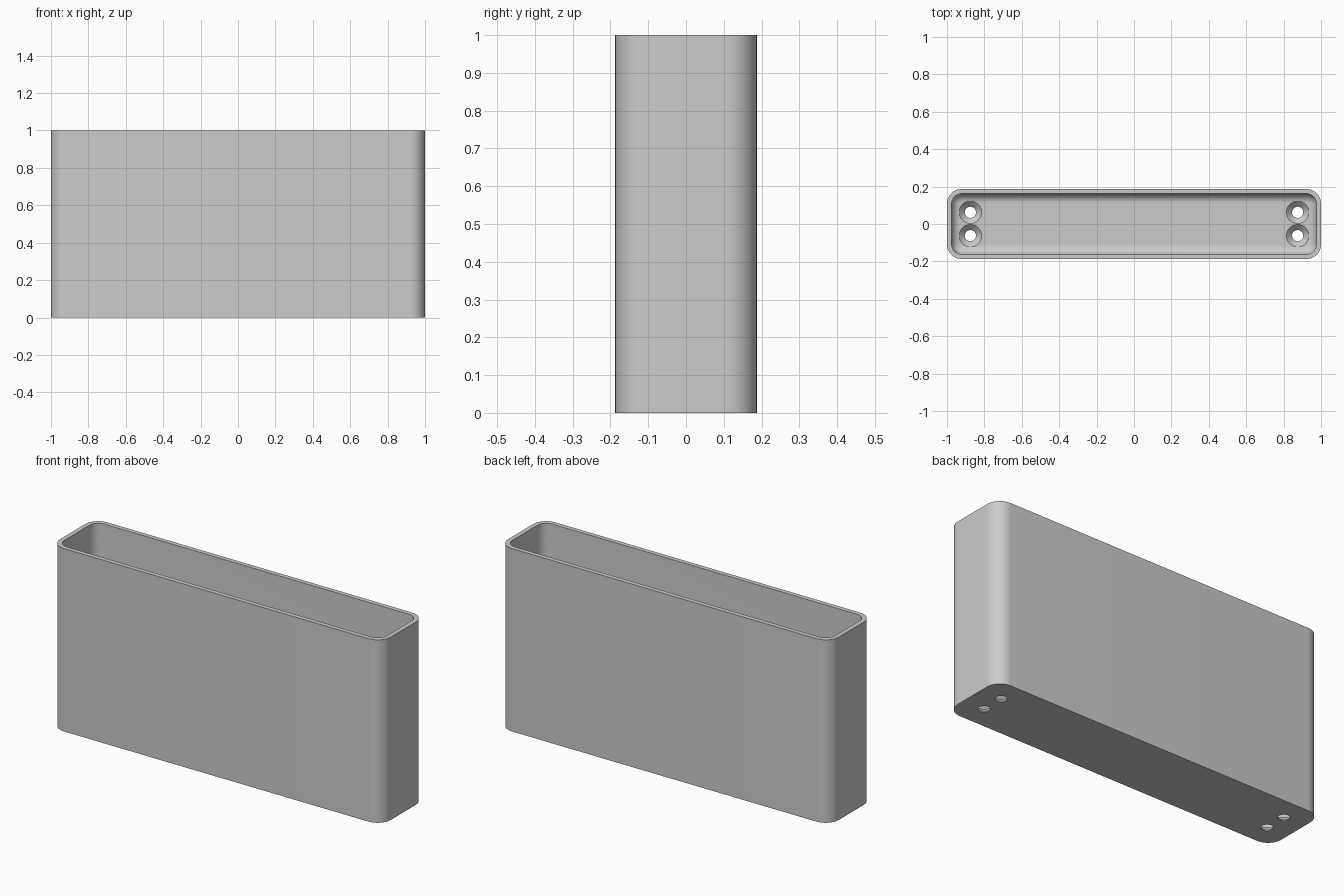
import bpy, bmesh
from math import pi, sin, cos, radians

old = bpy.data.objects.get("Cube")
if old:
    bpy.data.objects.remove(old, do_unlink=True)

HALF_X, HALF_Y, HEIGHT = 1.0, 0.1875, 1.0
CORNER, WALL, FLOOR, FILLET = 0.08, 0.025, 0.035, 0.05

grey = bpy.data.materials.new("plain grey")
grey.use_nodes = True
colour = (0.6, 0.6, 0.6, 1)
grey.diffuse_color = colour
grey.node_tree.nodes["Principled BSDF"].inputs["Base Color"].default_value = colour


def rounded_ring(bm, inset, z, steps=12):
    """Rounded rectangle offset inwards from the outer outline."""
    r = CORNER - inset
    ring = []
    for quarter, (sx, sy) in enumerate([(1, 1), (-1, 1), (-1, -1), (1, -1)]):
        for i in range(steps + 1):
            a = (quarter + i / steps) * pi / 2
            ring.append(bm.verts.new((sx * (HALF_X - CORNER) + r * cos(a),
                                      sy * (HALF_Y - CORNER) + r * sin(a), z)))
    return ring


def circle_ring(bm, x, y, r, z, n=48):
    return [bm.verts.new((x + r * cos(2 * pi * i / n), y + r * sin(2 * pi * i / n), z))
            for i in range(n)]


def loft(bm, rings):
    """Skin consecutive rings and cap both ends."""
    for a, b in zip(rings, rings[1:]):
        for i in range(len(a)):
            j = (i + 1) % len(a)
            bm.faces.new((a[i], a[j], b[j], b[i]))
    bm.faces.new(rings[0])
    bm.faces.new(rings[-1])


def finish(bm, name):
    bmesh.ops.recalc_face_normals(bm, faces=bm.faces[:])
    mesh = bpy.data.meshes.new(name)
    bm.to_mesh(mesh)
    bm.free()
    mesh.materials.append(grey)
    obj = bpy.data.objects.new(name, mesh)
    bpy.context.collection.objects.link(obj)
    return obj


# Open box: outer wall, rim, inner wall, filleted floor
bm = bmesh.new()
profile = [(0, 0), (0, HEIGHT), (WALL, HEIGHT)]
for k in range(9):
    a = k / 8 * pi / 2
    profile.append((WALL + FILLET * (1 - cos(a)), FLOOR + FILLET * (1 - sin(a))))
loft(bm, [rounded_ring(bm, inset, z) for inset, z in profile])
box = finish(bm, "open_box")

# Countersunk screw holes, a pair at each end
bm = bmesh.new()
HOLE, SINK = 0.03, 0.06
sink_profile = [(HOLE, -0.1), (HOLE, FLOOR + HOLE - SINK), (SINK, FLOOR), (SINK, FLOOR + FILLET)]
for x in (-0.875, 0.875):
    for y in (-0.0625, 0.0625):
        loft(bm, [circle_ring(bm, x, y, r, z) for r, z in sink_profile])
cutter = finish(bm, "screw_hole_cutter")

cut = box.modifiers.new("screw_holes", "BOOLEAN")
cut.operation, cut.solver, cut.object = "DIFFERENCE", "EXACT", cutter
bpy.context.view_layer.objects.active = box
box.select_set(True)
bpy.ops.object.modifier_apply(modifier=cut.name)
bpy.data.objects.remove(cutter, do_unlink=True)
bpy.ops.object.shade_smooth_by_angle(angle=radians(30))
